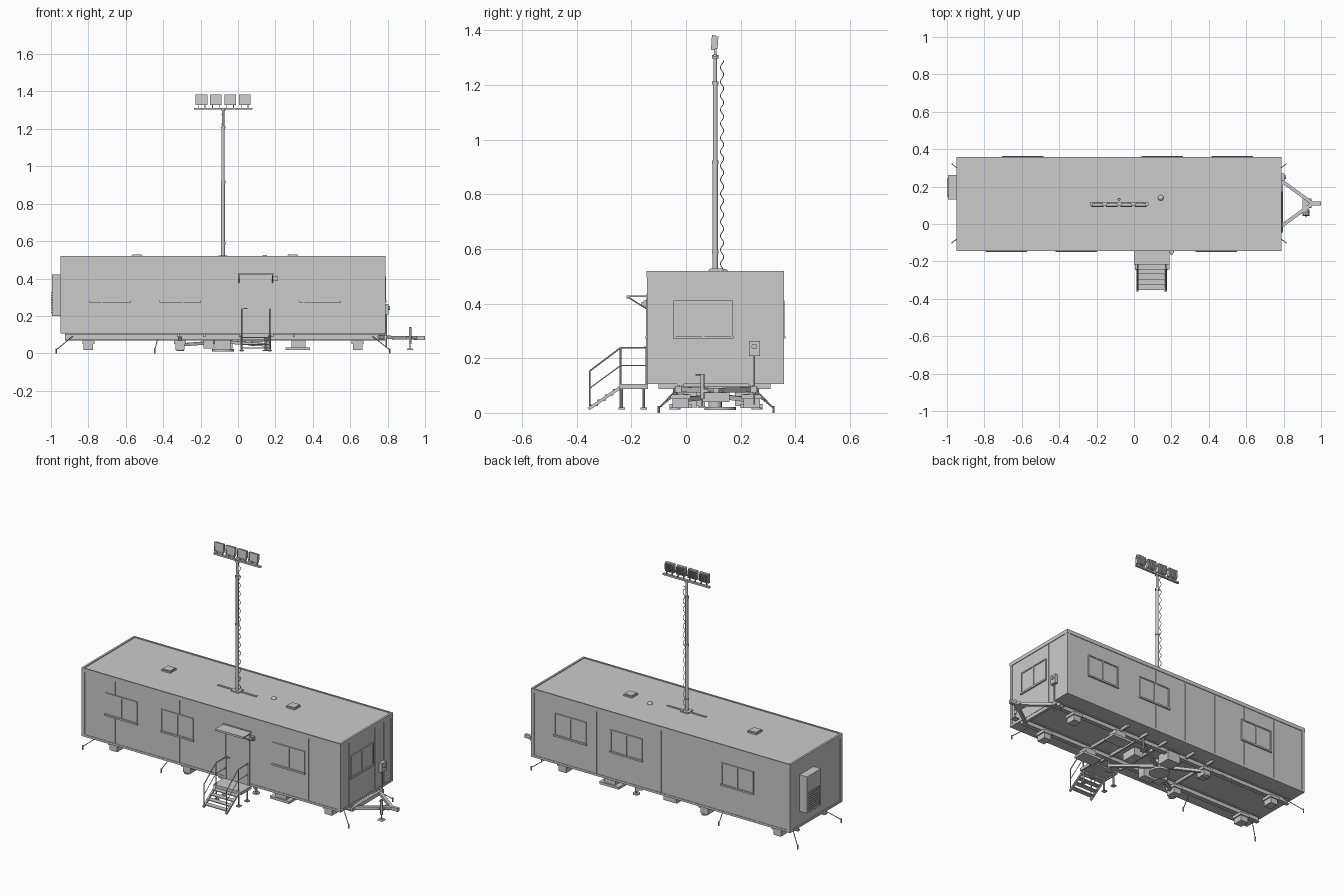
import bpy, bmesh, math
from mathutils import Matrix, Vector

if "Cube" in bpy.data.objects:
    bpy.data.objects.remove(bpy.data.objects["Cube"])

def finish(name, bm, smooth=False):
    me = bpy.data.meshes.new(name)
    bm.to_mesh(me)
    bm.free()
    ob = bpy.data.objects.new(name, me)
    bpy.context.collection.objects.link(ob)
    if smooth:
        bpy.context.view_layer.objects.active = ob
        ob.select_set(True)
        bpy.ops.object.shade_smooth_by_angle(angle=math.radians(40))
        ob.select_set(False)
    return ob

def boxes(name, items, mat=Matrix()):
    """One object made of boxes given as (x0, x1, y0, y1, z0, z1)."""
    bm = bmesh.new()
    for x0, x1, y0, y1, z0, z1 in items:
        m = Matrix.Translation(((x0+x1)/2, (y0+y1)/2, (z0+z1)/2)) @ Matrix.Diagonal((x1-x0, y1-y0, z1-z0, 1))
        bmesh.ops.create_cube(bm, size=1, matrix=mat @ m)
    bmesh.ops.recalc_face_normals(bm, faces=bm.faces)
    return finish(name, bm)

def rods(name, segs, r, n=8, square=False):
    """Round (or square) bars between pairs of points; r may be (start, end)."""
    r0, r1 = r if isinstance(r, tuple) else (r, r)
    bm = bmesh.new()
    for a, b in segs:
        a, b = Vector(a), Vector(b)
        rot = (b-a).to_track_quat('Z', 'Y').to_matrix().to_4x4()
        if square:
            rot = rot @ Matrix.Rotation(math.pi/4, 4, 'Z')
        bmesh.ops.create_cone(bm, cap_ends=True, segments=4 if square else n, radius1=r0, radius2=r1,
                              depth=(b-a).length, matrix=Matrix.Translation((a+b)/2) @ rot)
    return finish(name, bm, not square)

X0, X1, Y0, Y1 = -0.945, 0.785, -0.14, 0.355
ZB, ZT = 0.105, 0.515

# cabin shell, roof and raised roof edge
boxes("cabin_body", [(X0, X1, Y0, Y1, ZB, 0.505)])
boxes("roof", [(X0-.003, X1+.003, Y0-.003, Y1+.003, 0.497, ZT)])
boxes("roof_edge", [(X0-.004, X0+.008, Y0-.004, Y1+.004, .497, .52), (X1-.008, X1+.004, Y0-.004, Y1+.004, .497, .52),
                    (X0+.008, X1-.008, Y0-.004, Y0+.004, .497, .52), (X0+.008, X1-.008, Y1-.004, Y1+.004, .497, .52)])
boxes("bottom_trim", [(X0-.003, X1+.003, Y0-.003, Y1+.003, ZB, .118)])
boxes("corner_trims", [(x-.01, x+.01, y-.01, y+.01, ZB, .5)
                       for x in (X0+.007, X1-.007) for y in (Y0+.007, Y1-.007)])

# thin vertical strips over the wall panel joints
strips = []
for i in range(1, 8):
    x = X0 + i*(X1-X0)/8
    if not 0 < x < .19:
        strips.append((x-.004, x+.004, Y0-.002, Y0+.002, ZB, .5))
    strips.append((x-.004, x+.004, Y1-.002, Y1+.002, ZB, .5))
for y in (-.06, .19, .275):
    strips.append((X1-.002, X1+.002, y-.003, y+.003, ZB, .5))
    strips.append((X0-.002, X0+.002, y-.003, y+.003, ZB, .5))
boxes("wall_strips", strips)

# two-pane sliding windows; local x runs along the wall, -y points outward
def window(name, loc, ang):
    m = Matrix.Translation(loc) @ Matrix.Rotation(ang, 4, 'Z')
    w, h, t = .108, .068, .007
    boxes(name + "_frame", [(-w, w, -.006, .002, h-t, h), (-w-.003, w+.003, -.009, .002, -h-.003, -h+t),
                            (-w, -w+t, -.006, .002, -h+t, h-t), (w-t, w, -.006, .002, -h+t, h-t),
                            (-.004, .004, -.006, .002, -h+t, h-t)], m)
    boxes(name + "_glass", [(-w+t, w-t, -.002, .002, -h+t, h-t)], m)

for i, x in enumerate((-.683, -.308, .44)):
    window(f"front_window_{i+1}", (x, Y0, .343), 0)
for i, x in enumerate((-.595, .15, .525)):
    window(f"back_window_{i+1}", (x, Y1, .343), math.pi)
window("end_window", (X1, .063, .343), math.pi/2)

# door with frame, awning and wall lamp
boxes("door_frame", [(.008, .02, Y0-.006, Y0, ZB, .415), (.168, .18, Y0-.006, Y0, ZB, .415),
                     (.02, .168, Y0-.006, Y0, .405, .415)])
boxes("door_panel", [(.02, .168, Y0-.003, Y0+.002, .108, .405)])
boxes("door_handle", [(.03, .05, Y0-.014, Y0-.009, .238, .243), (.03, .035, Y0-.014, Y0, .238, .243)])
boxes("awning", [(0, .19, -.215, Y0, .424, .43), (0, .19, -.217, -.213, .418, .43), (0, .19, Y0-.004, Y0, .41, .435)])
rods("awning_braces", [((x, -.212, .424), (x, Y0, .378)) for x in (.006, .184)], .0025, 6)
boxes("wall_lamp", [(.187, .213, -.155, Y0, .388, .412), (.192, .208, -.163, -.155, .392, .406)])

# entrance landing, stairs and handrails
boxes("landing", [(.01, .185, -.24, Y0, .096, .106), (.005, .19, -.243, -.237, .088, .106),
                  (.005, .011, -.24, Y0, .088, .106), (.184, .19, -.24, Y0, .088, .106)])
boxes("stair_treads", [(.018, .17, -.268-.028*i, -.238-.028*i, .082-.019*i, .087-.019*i) for i in range(4)])
rods("stair_stringers", [((x, -.238, .095), (x, -.357, .014)) for x in (.018, .17)], .008, square=True)
rails = []
for x in (.02, .17):
    rails += [((x, Y0-.005, .238), (x, -.24, .238)), ((x, -.24, .238), (x, -.353, .153)),
              ((x, -.353, .153), (x, -.353, .02)), ((x, -.24, .238), (x, -.24, .02)),
              ((x, Y0-.005, .238), (x, Y0-.005, .1))]
rods("handrails", rails, .003)
rods("mid_rails", [s for x in (.02, .17) for s in (((x, Y0-.005, .173), (x, -.24, .173)),
                                                   ((x, -.24, .173), (x, -.353, .09)))], .002, 6)
legs = [(x, y) for x in (.02, .17) for y in (-.235, -.155)]
rods("landing_legs", [((x, y, .018), (x, y, .098)) for x, y in legs], .0045)
boxes("landing_feet", [(x-.012, x+.012, y-.012, y+.012, .013, .019) for x, y in legs])

# air conditioner on the left end
boxes("air_conditioner", [(-.995, X0, .13, .262, .2, .422)])
boxes("air_conditioner_louvers", [(-1.0, -.995, .145, .247, .215+i*.013, .222+i*.013) for i in range(9)])

# power meter and conduit on the right end
boxes("meter_box", [(X1, .805, .23, .27, .208, .264)])
rods("meter_dial", [((.803, .25, .243), (.812, .25, .243))], .01, 16)
rods("meter_conduit", [((.793, .25, .21), (.793, .25, .03))], .0035)

# roof vents, dome and mast plate
boxes("roof_vents", [(x-.029, x+.029, .082, .14, ZT, .523) for x in (-.54, .293)]
      + [(x-.025, x+.025, .086, .136, .523, .528) for x in (-.54, .293)])
bm = bmesh.new()
bmesh.ops.create_uvsphere(bm, u_segments=16, v_segments=8, radius=.015,
                          matrix=Matrix.Translation((.143, .14, ZT)) @ Matrix.Diagonal((1, 1, .8, 1)))
finish("roof_dome", bm, True)
MX, MY = -.08, .107
boxes("mast_roof_plate", [(MX-.13, MX+.13, MY-.006, MY+.006, ZT, .519), (MX-.025, MX+.025, MY-.025, MY+.025, ZT, .522)])

# telescopic mast with collars
for nm, r, a, b in (("lower", .0105, .03, .92), ("middle", .0085, .92, 1.21), ("upper", .0065, 1.21, 1.31)):
    rods(f"mast_{nm}_tube", [((MX, MY, a), (MX, MY, b))], r, 16)
rods("mast_collars", [((MX, MY, z-.008), (MX, MY, z+.004)) for z in (.59, .92, 1.21, 1.306)], .0122, 16)

# coiled cable beside the mast
cu = bpy.data.curves.new("mast_cable", 'CURVE')
cu.dimensions = '3D'
cu.bevel_depth, cu.bevel_resolution = .0016, 1
sp = cu.splines.new('POLY')
N = 15*12
sp.points.add(N)
for i, p in enumerate(sp.points):
    a = i/12*2*math.pi
    p.co = (MX+.006*math.sin(a), .132+.006*math.cos(a), .52+.77*i/N, 1)
bpy.context.collection.objects.link(bpy.data.objects.new("mast_cable", cu))

# lamp crossbar and four flood lamps with cooling fins
boxes("lamp_crossbar", [(-.235, .077, MY-.007, MY+.007, 1.303, 1.313)])
for i in range(4):
    x = -.195 + i*.0767
    m = Matrix.Translation((x, MY-.002, 1.355)) @ Matrix.Rotation(math.radians(-4), 4, 'X')
    boxes(f"flood_lamp_{i+1}", [(-.029, .029, -.009, .003, -.027, .027), (-.031, .031, -.012, -.009, .023, .028),
          (-.031, .031, -.012, -.009, -.028, -.023), (-.031, -.026, -.012, -.009, -.023, .023),
          (.026, .031, -.012, -.009, -.023, .023)]
          + [(-.025+j*.0096, -.022+j*.0096, .003, .012, -.023, .023) for j in range(6)], m)
    boxes(f"lamp_bracket_{i+1}", [(x-.02, x-.016, MY-.005, MY+.005, 1.31, 1.335),
                                  (x+.016, x+.02, MY-.005, MY+.005, 1.31, 1.335)])

# chassis: two I-beams and short cross members
beams = []
for y in (-.02, .24):
    beams += [(X0+.02, X1, y-.012, y+.012, .1, ZB), (X0+.02, X1, y-.012, y+.012, .068, .073),
              (X0+.02, X1, y-.003, y+.003, .073, .1)]
boxes("chassis_beams", beams)
boxes("cross_members", [(x-.006, x+.006, -.1, .31, .088, ZB) for x in (-.32, -.18, .02, .16, .3)])

# support blocks under the beams
PADS = [(x, y) for x in (-.8, -.31, .64) for y in (-.02, .24)]
boxes("support_blocks", [(x-.025, x+.025, y-.03, y+.03, .017, .052) for x, y in PADS])
boxes("support_caps", [(x-.032, x+.032, y-.036, y+.036, .05, .068) for x, y in PADS])
boxes("wide_blocks", [b for y in (-.02, .24) for b in ((.255, .385, y-.04, y+.04, .017, .032),
                                                     (.285, .36, y-.03, y+.03, .032, .07))])

# mast base below the floor, with spread legs and equipment boxes
rods("mast_base_disc", [((MX, .125, .01), (MX, .125, .022))], .058, 24)
rods("mast_base_hub", [((MX, MY, .02), (MX, MY, .07))], .024, 16)
ends = [(MX+sx*.23, .11+sy*.15) for sx in (-1, 1) for sy in (-1, 1)]
rods("mast_base_legs", [((MX, .11, .062), (x, y, .045)) for x, y in ends], .012, square=True)
rods("mast_base_jacks", [((x, y, .015), (x, y, .09)) for x, y in ends], .007)
rods("mast_base_feet", [((x, y, .012), (x, y, .019)) for x, y in ends], .02, 12)
boxes("underfloor_boxes", [(-.185, -.13, .0, .07, .025, .08), (-.125, -.04, -.01, .04, .02, .085),
                           (-.12, -.03, .18, .26, .025, .085), (.07, .13, .06, .16, .04, .09)])

# drawbar, coupler and nose jack
rods("drawbar_arms", [((X1-.03, y, .086), (.955, .11, .082)) for y in (.255, -.035)], .013, square=True)
boxes("drawbar_plate", [(.9, .95, .085, .135, .074, .08)])
boxes("coupler", [(.94, 1.0, .1, .12, .072, .092)])
boxes("drawbar_cross_bar", [(X1-.004, X1+.012, -.04, .26, .074, .096)])
rods("nose_jack", [((.92, .06, .05), (.92, .06, .142))], .007, 12)
rods("nose_jack_stem", [((.92, .06, .02), (.92, .06, .06))], .003)
rods("nose_jack_handle", [((.92, .06, .14), (.92, .035, .14))], .0025, 6)
boxes("nose_jack_arm", [(.9, .93, .06, .1, .074, .088)])
rods("nose_jack_foot", [((.92, .06, .018), (.92, .06, .026))], (.026, .018), square=True)

# ground anchors at the corners and the middle
ANCH = []
for y, yo in ((-.03, -.1), (.25, .32)):
    ANCH += [((-.885, y, .09), (-.972, yo, .018)), ((.72, y, .09), (.812, yo, .018)), ((-.43, y, .075), (-.445, yo, .018))]
rods("anchor_straps", ANCH, .0025, 6)
rods("anchor_stakes", [((b[0], b[1], 0), (b[0], b[1], .026)) for a, b in ANCH], .004)
